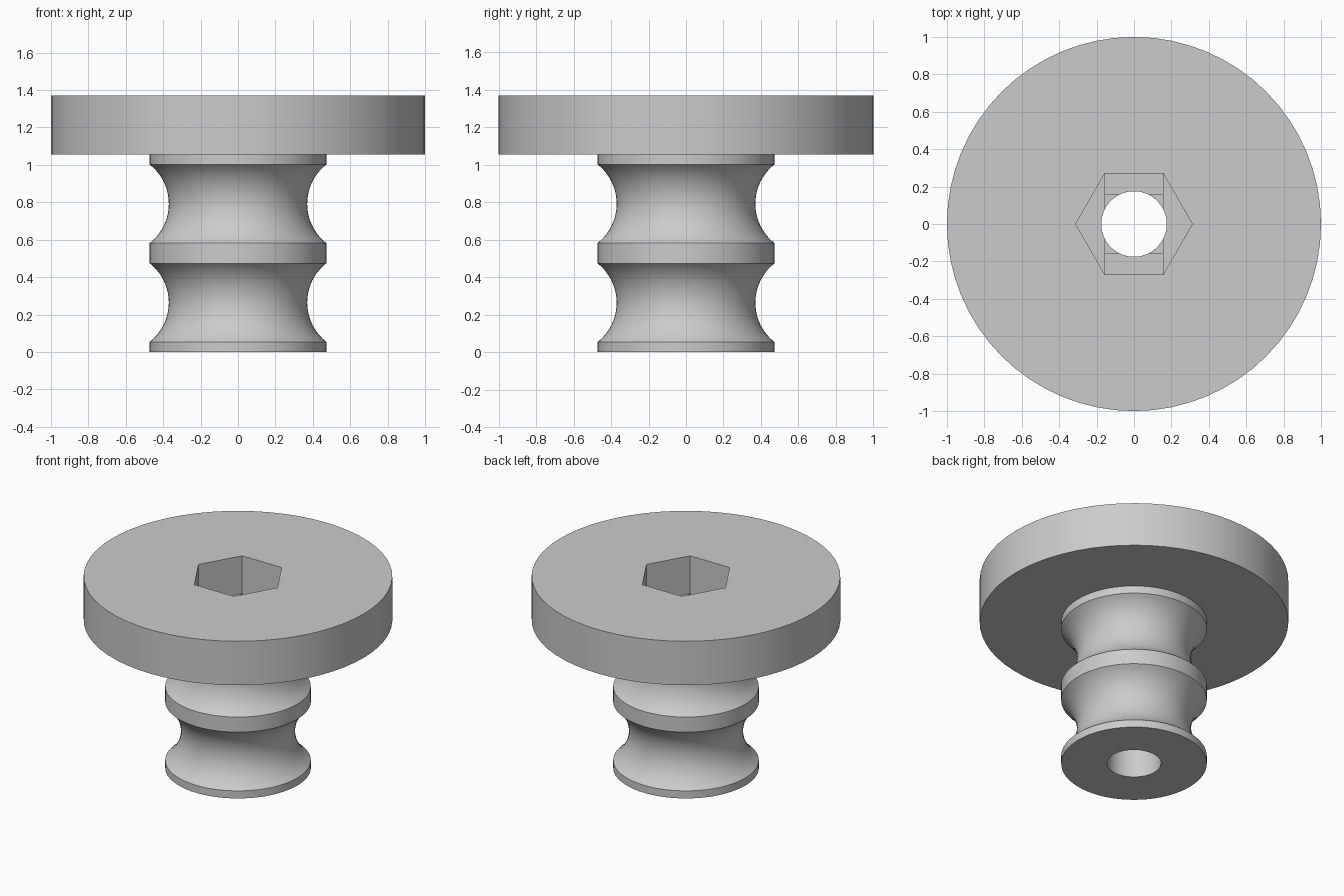
import bpy, math

cube = bpy.data.objects.get("Cube")
if cube:
    bpy.data.objects.remove(cube, do_unlink=True)

grey = bpy.data.materials.new("plain_grey")
grey.use_nodes = True
grey.diffuse_color = (0.6, 0.6, 0.6, 1)
grey.node_tree.nodes["Principled BSDF"].inputs["Base Color"].default_value = grey.diffuse_color

SIDES = 64
RIM, SHAFT, WAIST, BORE = 1.0, 0.472, 0.37, 0.175
TOP, HEX_R = 1.37, 0.312
HEX_FLAT = HEX_R * math.cos(math.pi / 6)


def groove(mid, half, steps=20):
    """Circular arc biting into the shaft around height mid."""
    sag = SHAFT - WAIST
    radius = (half * half + sag * sag) / (2 * sag)
    reach = math.asin(half / radius)
    angles = [reach * (2 * i / steps - 1) for i in range(steps + 1)]
    return [(WAIST + radius * (1 - math.cos(a)), mid + radius * math.sin(a)) for a in angles]


def revolve(name, profile, sides=SIDES):
    """Closed solid of revolution, capped at both ends."""
    verts, faces = [], []
    for r, z in profile:
        for s in range(sides):
            a = 2 * math.pi * s / sides
            verts.append((r * math.cos(a), r * math.sin(a), z))
    for k in range(len(profile) - 1):
        for s in range(sides):
            t = (s + 1) % sides
            faces.append((k * sides + s, k * sides + t, (k + 1) * sides + t, (k + 1) * sides + s))
    faces.append(tuple(reversed(range(sides))))
    faces.append(tuple(range(len(verts) - sides, len(verts))))
    mesh = bpy.data.meshes.new(name)
    mesh.from_pydata(verts, [], faces)
    obj = bpy.data.objects.new(name, mesh)
    bpy.context.collection.objects.link(obj)
    mesh.materials.append(grey)
    return obj


def box(name, hx, hy, z0, z1):
    bpy.ops.mesh.primitive_cube_add(size=2, location=(0, 0, (z0 + z1) / 2))
    obj = bpy.context.object
    obj.name = name
    obj.scale = (hx, hy, (z1 - z0) / 2)
    obj.data.materials.append(grey)
    return obj


# Grooved shaft with a wide flange on top
profile = [(SHAFT, 0)] + groove(0.264, 0.21) + groove(0.792, 0.21)
profile += [(SHAFT, 1.056), (RIM, 1.056), (RIM, TOP)]
body = revolve("flanged_spool", profile)

# Hexagonal pocket, two stepped ledges below it, and the through bore
floor = 1.1
cutters = [
    revolve("hex_cutter", [(HEX_R, floor), (HEX_R, TOP + 0.1)], 6),
    box("slot_cutter", HEX_R / 2, HEX_FLAT - 0.001, floor - 0.02, floor + 0.1),
    box("square_cutter", HEX_R / 2, HEX_R / 2, floor - 0.04, floor + 0.05),
    revolve("bore_cutter", [(BORE, -0.1), (BORE, TOP + 0.2)], 48),
]
bpy.context.view_layer.update()
bpy.ops.object.select_all(action="DESELECT")
body.select_set(True)
bpy.context.view_layer.objects.active = body
for cutter in cutters:
    cutter.hide_render = True
    mod = body.modifiers.new("cut", "BOOLEAN")
    mod.operation = "DIFFERENCE"
    mod.solver = "EXACT"
    mod.object = cutter
    bpy.ops.object.modifier_apply(modifier=mod.name)
    bpy.data.objects.remove(cutter, do_unlink=True)

bpy.ops.object.shade_smooth_by_angle(angle=math.radians(25))
